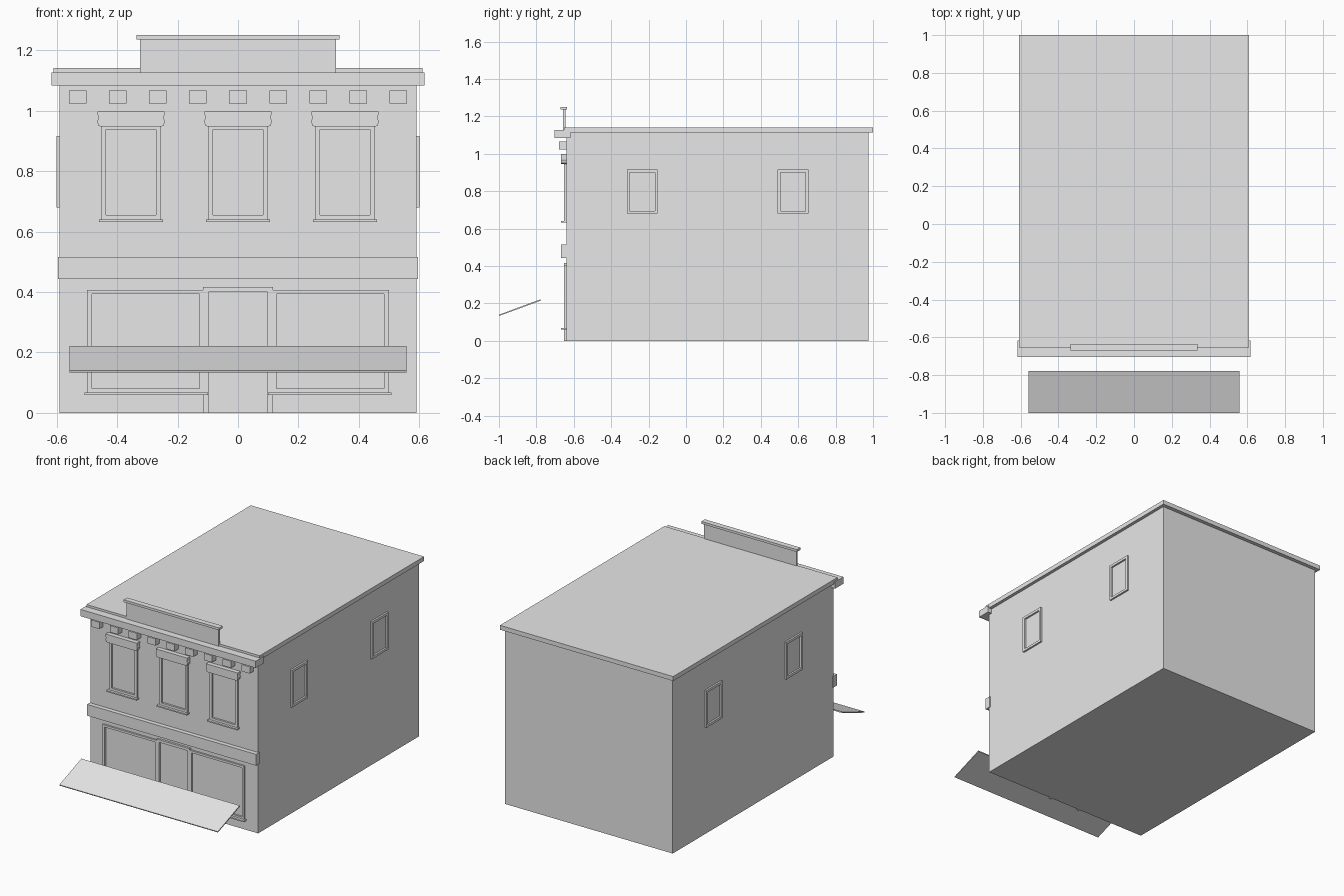
import bpy

if "Cube" in bpy.data.objects:
    bpy.data.objects.remove(bpy.data.objects["Cube"])

grey = bpy.data.materials.new("plain grey")
grey.diffuse_color = (0.8, 0.8, 0.8, 1)
grey.use_nodes = True
grey.node_tree.nodes["Principled BSDF"].inputs["Base Color"].default_value = grey.diffuse_color


def mesh(name, verts, faces):
    me = bpy.data.meshes.new(name)
    me.from_pydata(verts, [], faces)
    me.materials.append(grey)
    ob = bpy.data.objects.new(name, me)
    bpy.context.collection.objects.link(ob)
    return ob


def prism(name, pts, place, lo, hi):
    """Extrude a counter-clockwise 2D outline between lo and hi; place maps (u, v, w) to xyz."""
    n = len(pts)
    verts = [place(u, v, w) for w in (lo, hi) for u, v in pts]
    faces = [tuple(range(n))[::-1], tuple(range(n, 2 * n))]
    faces += [(i, (i + 1) % n, n + (i + 1) % n, n + i) for i in range(n)]
    ob = mesh(name, verts, faces)
    # make the normals point outwards
    import bmesh
    bm = bmesh.new()
    bm.from_mesh(ob.data)
    bmesh.ops.recalc_face_normals(bm, faces=bm.faces)
    bm.to_mesh(ob.data)
    bm.free()
    return ob


def box(name, x0, x1, y0, y1, z0, z1):
    return prism(name, [(x0, y0), (x1, y0), (x1, y1), (x0, y1)],
                 lambda u, v, w: (u, v, w), z0, z1)


def front(u, v, w):
    return (u, w, v)


def side(u, v, w):
    return (w, u, v)


def ring(name, o, i, place, lo, hi):
    """Rectangular frame: o and i are (u0, u1, v0, v1) outer and inner limits."""
    c = lambda r: [(r[0], r[2]), (r[1], r[2]), (r[1], r[3]), (r[0], r[3])]
    verts = [place(u, v, w) for w in (lo, hi) for r in (o, i) for u, v in c(r)]
    faces = []
    for k in range(4):
        j = (k + 1) % 4
        faces += [(k, j, 4 + j, 4 + k), (8 + k, 12 + k, 12 + j, 8 + j),
                  (k, 8 + k, 8 + j, j), (4 + k, 4 + j, 12 + j, 12 + k)]
    ob = mesh(name, verts, faces)
    import bmesh
    bm = bmesh.new()
    bm.from_mesh(ob.data)
    bmesh.ops.recalc_face_normals(bm, faces=bm.faces)
    bm.to_mesh(ob.data)
    bm.free()
    return ob


WALL = -0.64

# main body, roof and cornice
box("building_body", -0.59, 0.59, WALL, 0.976, 0, 1.114)
box("roof_slab", -0.61, 0.61, -0.653, 1.0, 1.113, 1.141)
box("cornice", -0.617, 0.617, -0.703, -0.618, 1.084, 1.127)
box("parapet", -0.325, 0.325, -0.658, -0.645, 1.12, 1.237)
box("parapet_cap", -0.336, 0.336, -0.67, -0.635, 1.236, 1.251)
box("floor_band", -0.595, 0.595, -0.668, WALL + 0.01, 0.443, 0.515)

# cornice brackets
for k in range(9):
    x = (k - 4) * 0.1325
    box("bracket", x - 0.029, x + 0.029, -0.68, WALL + 0.01, 1.024, 1.067)

# upper front windows with hood and sill
hood = [(-0.099, 0.947), (0.099, 0.947), (0.108, 0.95), (0.112, 0.966), (0.109, 0.972),
        (0.111, 0.998), (-0.111, 0.998), (-0.109, 0.972), (-0.112, 0.966), (-0.108, 0.95)]
for cx in (-0.354, 0, 0.354):
    ring("upper_window_frame", (cx - 0.0985, cx + 0.0985, 0.638, 0.955),
         (cx - 0.082, cx + 0.082, 0.655, 0.938), front, -0.652, WALL + 0.01)
    prism("window_hood", [(cx + u, v) for u, v in hood], front, -0.668, WALL + 0.01)
    box("window_sill", cx - 0.106, cx + 0.106, -0.668, WALL + 0.01, 0.632, 0.64)

# shop windows
for s in (-1, 1):
    a, b = sorted((s * 0.112, s * 0.499))
    c, d = sorted((s * 0.128, s * 0.483))
    ring("shop_window_frame", (a, b, 0.064, 0.407), (c, d, 0.08, 0.393),
         front, -0.651, WALL + 0.01)
    a, b = sorted((s * 0.1, s * 0.508))
    box("shop_window_sill", a, b, -0.668, WALL + 0.01, 0.06, 0.068)

# door surround, open at the bottom
prism("door_frame", [(-0.116, 0), (-0.098, 0), (-0.098, 0.4), (0.098, 0.4), (0.098, 0),
                     (0.116, 0), (0.116, 0.417), (-0.116, 0.417)],
      front, -0.653, WALL + 0.01)

# side windows on both walls
for s in (-1, 1):
    lo, hi = sorted((s * 0.58, s * 0.601))
    for cy in (-0.234, 0.572):
        ring("side_window_frame", (cy - 0.082, cy + 0.082, 0.68, 0.917),
             (cy - 0.067, cy + 0.067, 0.695, 0.901), side, lo, hi)

# sloping awning sheet
prism("awning", [(-1.0, 0.140), (-0.998, 0.134), (-0.777, 0.215), (-0.779, 0.222)],
      side, -0.558, 0.558)
